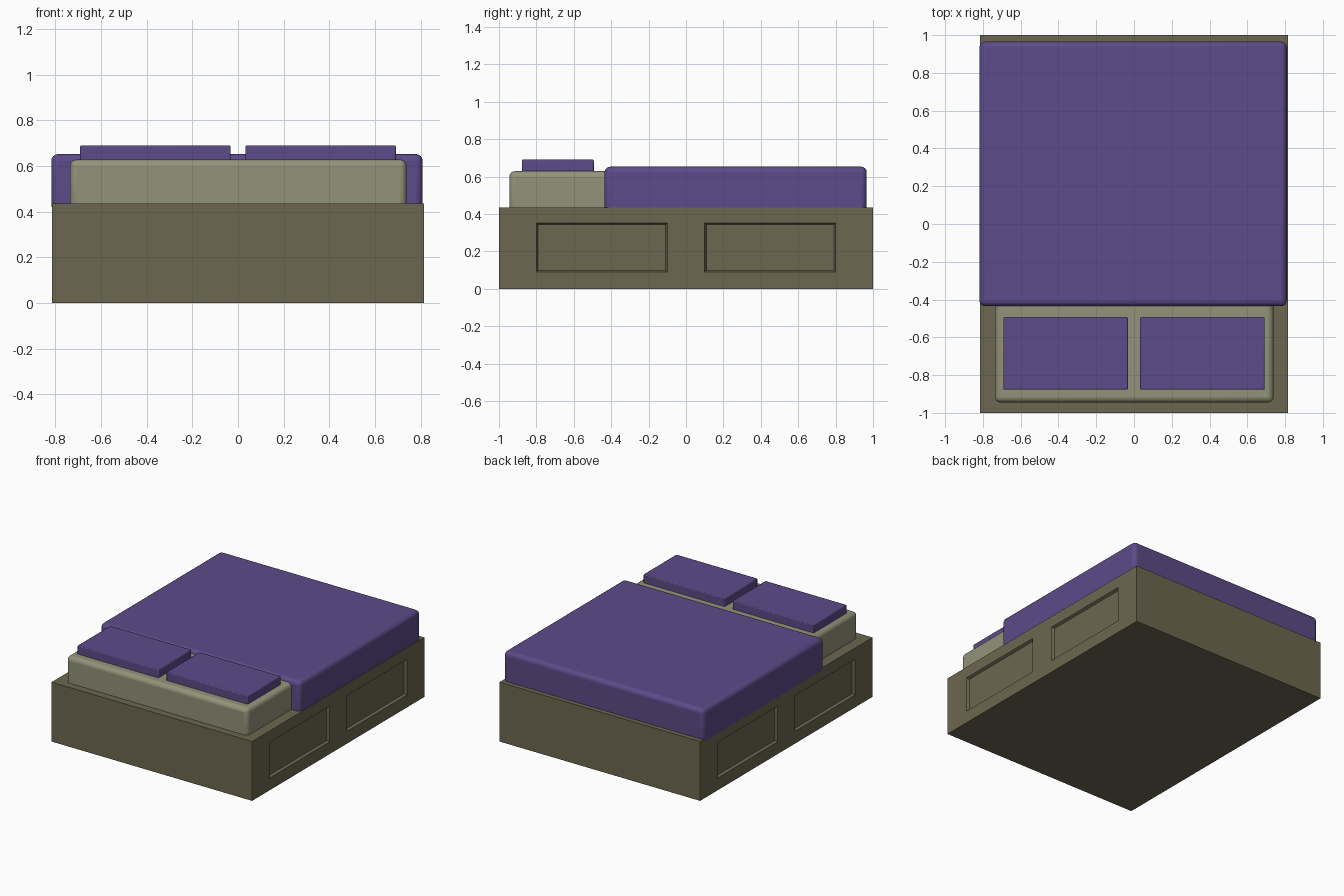
import bpy, bmesh

if "Cube" in bpy.data.objects:
    bpy.data.objects.remove(bpy.data.objects["Cube"])


def material(name, rgb):
    m = bpy.data.materials.new(name)
    m.diffuse_color = (*rgb, 1)
    m.use_nodes = True
    m.node_tree.nodes["Principled BSDF"].inputs["Base Color"].default_value = m.diffuse_color
    return m


WOOD = material("wood", (0.15, 0.135, 0.08))
SHEET = material("sheet", (0.29, 0.29, 0.195))
FABRIC = material("purple_fabric", (0.107, 0.069, 0.246))


def box_bm(lo, hi):
    bm = bmesh.new()
    bmesh.ops.create_cube(bm, size=1)
    for v in bm.verts:
        for i in range(3):
            v.co[i] = lo[i] if v.co[i] < 0 else hi[i]
    return bm


def finish(bm, name, mat):
    mesh = bpy.data.meshes.new(name)
    bmesh.ops.recalc_face_normals(bm, faces=bm.faces)
    bm.to_mesh(mesh)
    bm.free()
    obj = bpy.data.objects.new(name, mesh)
    mesh.materials.append(mat)
    bpy.context.collection.objects.link(obj)
    return obj


def soft_box(name, lo, hi, mat, radius, segments):
    obj = finish(box_bm(lo, hi), name, mat)
    bev = obj.modifiers.new("Round", 'BEVEL')
    bev.width, bev.segments = radius, segments
    bpy.ops.object.select_all(action='DESELECT')
    obj.select_set(True)
    bpy.context.view_layer.objects.active = obj
    bpy.ops.object.shade_smooth_by_angle()
    return obj


# Bed base: sides cut into a grid so the drawer fronts can be sunk in
W, H = 0.815, 0.436
bm = box_bm((-W, -1, 0), (W, 1, H))
cuts = [((0, y, 0), (0, 1, 0)) for y in (-0.8, -0.1, 0.1, 0.8)]
cuts += [((0, 0, z), (0, 0, 1)) for z in (0.09, 0.352)]
for co, no in cuts:
    bmesh.ops.bisect_plane(bm, geom=bm.verts[:] + bm.edges[:] + bm.faces[:],
                           plane_co=co, plane_no=no)
bm.normal_update()
panels = []
for f in bm.faces:
    c = f.calc_center_median()
    if abs(f.normal.x) > 0.9 and 0.1 < abs(c.y) < 0.8 and 0.09 < c.z < 0.352:
        panels.append(f)
bmesh.ops.inset_individual(bm, faces=panels, thickness=0.013, depth=-0.018)
keep = set(panels)
# Merge the leftover flat grid faces
bmesh.ops.dissolve_limit(bm, angle_limit=0.01, verts=bm.verts[:], edges=bm.edges[:])
finish(bm, "bed_base", WOOD)

# Mattress and duvet
soft_box("mattress", (-0.736, -0.945, 0.40), (0.739, 0.945, 0.629), SHEET, 0.03, 4)
soft_box("duvet", (-0.818, -0.435, 0.40), (0.809, 0.966, 0.653), FABRIC, 0.03, 4)

# Pillows
for side, x0, x1 in (("left", -0.692, -0.032), ("right", 0.032, 0.692)):
    soft_box("pillow_" + side, (x0, -0.877, 0.615), (x1, -0.493, 0.691), FABRIC, 0.006, 2)
